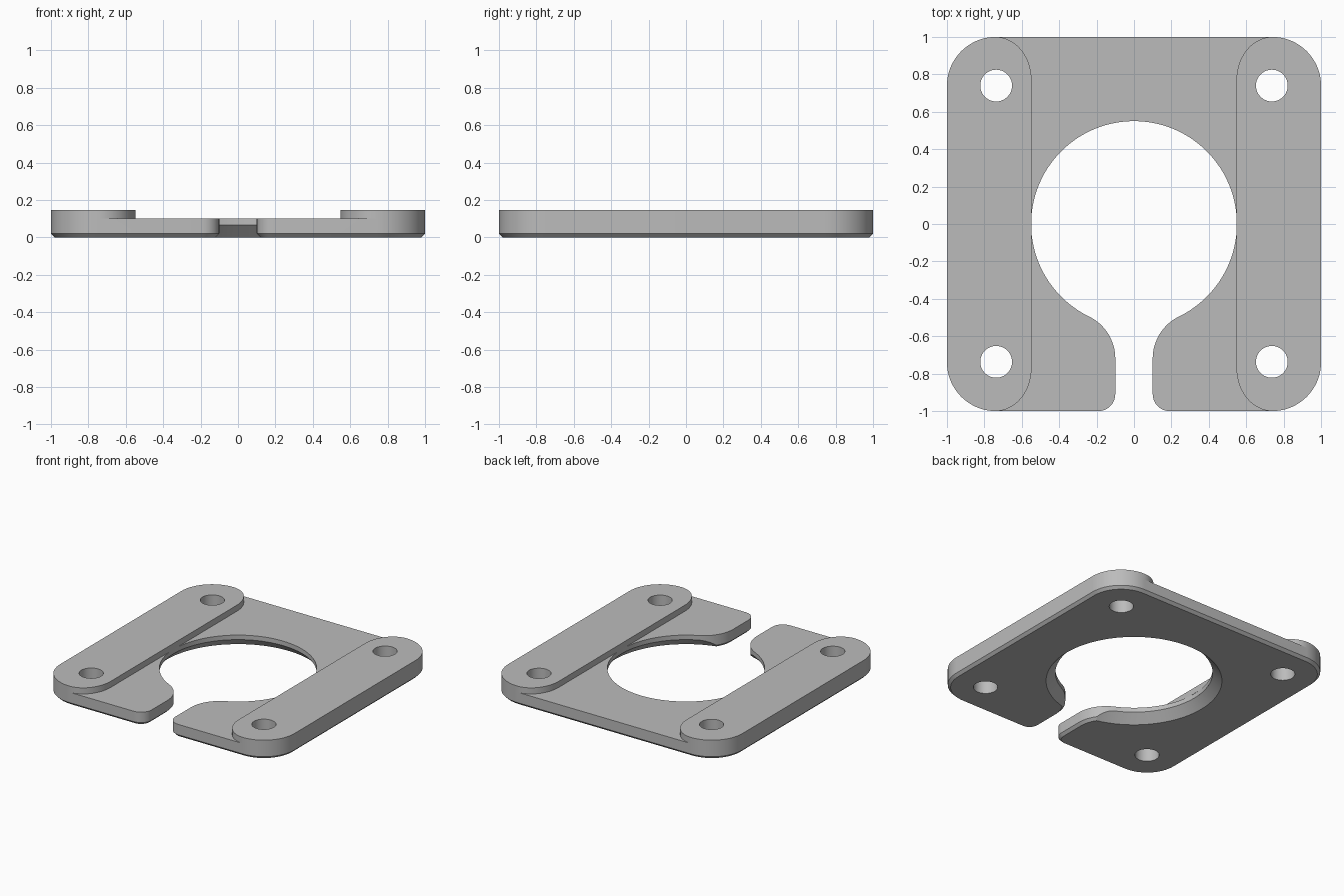
import bpy, bmesh
from math import cos, sin, radians, sqrt, atan2, degrees

cube = bpy.data.objects.get("Cube")
if cube:
    bpy.data.objects.remove(cube)

PLATE_TOP, RAIL_TOP = 0.1, 0.147
BEVEL = 0.02
BORE, NECK, SLOT = 0.55, 0.25, 0.1
CORNER = 0.26

grey = bpy.data.materials.new("plain grey")
grey.use_nodes = True
colour = (0.5, 0.5, 0.5, 1)
grey.diffuse_color = colour
grey.node_tree.nodes["Principled BSDF"].inputs["Base Color"].default_value = colour


def arc(cx, cy, rx, start, end, steps=16, ry=None):
    ry = rx if ry is None else ry
    angles = [radians(start + (end - start) * i / steps) for i in range(steps + 1)]
    return [(cx + rx * cos(a), cy + ry * sin(a)) for a in angles]


def mirrored(points):
    return [(-x, y) for x, y in reversed(points)]


def solid(name, layers):
    """Stack matching outlines, given as (z, points), into a closed solid."""
    bm = bmesh.new()
    rings = [[bm.verts.new((x, y, z)) for x, y in pts] for z, pts in layers]
    n = len(rings[0])
    for low, high in zip(rings, rings[1:]):
        for i in range(n):
            j = (i + 1) % n
            bm.faces.new((low[i], low[j], high[j], high[i]))
    bm.faces.new(rings[0][::-1])
    bm.faces.new(rings[-1])
    bmesh.ops.recalc_face_normals(bm, faces=bm.faces)
    mesh = bpy.data.meshes.new(name)
    bm.to_mesh(mesh)
    bm.free()
    mesh.materials.append(grey)
    obj = bpy.data.objects.new(name, mesh)
    bpy.context.collection.objects.link(obj)
    return obj


def combine(target, other, operation):
    other.hide_render = True
    mod = target.modifiers.new(operation.lower(), "BOOLEAN")
    mod.operation, mod.object, mod.solver = operation, other, "EXACT"
    bpy.context.view_layer.objects.active = target
    bpy.ops.object.modifier_apply(modifier=mod.name)
    bpy.data.objects.remove(other)


def plate_outline(d):
    """C-shaped outline, drawn back by d on every edge."""
    c = 1 - CORNER
    neck_x = SLOT + NECK
    neck_y = -sqrt((BORE + NECK) ** 2 - neck_x ** 2)
    meet = degrees(atan2(neck_y, neck_x))
    tip = 0.09
    half = arc(SLOT + tip, tip - 1, tip - d, 180, 270, 8)
    half += arc(c, -c, CORNER - d, -90, 0)
    half += arc(c, c, CORNER - d, 0, 90)
    inner = arc(0, 0, BORE + d, 90, meet, 48)[1:]
    inner += arc(neck_x, neck_y, NECK - d, meet + 180, 180)[1:]
    left_inner = mirrored(inner)
    return half + mirrored(half) + left_inner + [(0, BORE + d)] + inner


def rail_outline(side):
    c = 1 - CORNER
    pts = arc(c, -c, CORNER, -90, 0) + arc(c, c, CORNER, 0, 90)
    pts += arc(c, 0.77, 0.192, 90, 180, ry=0.23)[1:]
    pts += arc(c, -0.77, 0.192, 180, 270, ry=0.23)[:-1]
    return pts if side > 0 else mirrored(pts)


# Clamp plate with a chamfered underside
plate = solid("slotted_mounting_plate", [
    (0, plate_outline(BEVEL)),
    (BEVEL, plate_outline(0)),
    (PLATE_TOP, plate_outline(0))])

# Conical relief under the bore
cone = solid("bore_relief_cutter", [
    (-0.02, arc(0, 0, BORE + 0.085, 0, 357, 119)),
    (0.065, arc(0, 0, BORE, 0, 357, 119))])
combine(plate, cone, "DIFFERENCE")

# Raised side rails
for side in (-1, 1):
    rail = solid("side_rail", [(PLATE_TOP, rail_outline(side)),
                               (RAIL_TOP, rail_outline(side))])
    combine(plate, rail, "UNION")

# Bolt holes
for x in (-0.737, 0.737):
    for y in (-0.737, 0.74):
        ring = arc(x, y, 0.085, 0, 350, 35)
        combine(plate, solid("bolt_hole_cutter", [(-0.1, ring), (0.3, ring)]), "DIFFERENCE")

# Smooth curved walls, crisp edges
bpy.ops.object.select_all(action="DESELECT")
plate.select_set(True)
bpy.context.view_layer.objects.active = plate
bpy.ops.object.shade_smooth_by_angle(angle=radians(25))
